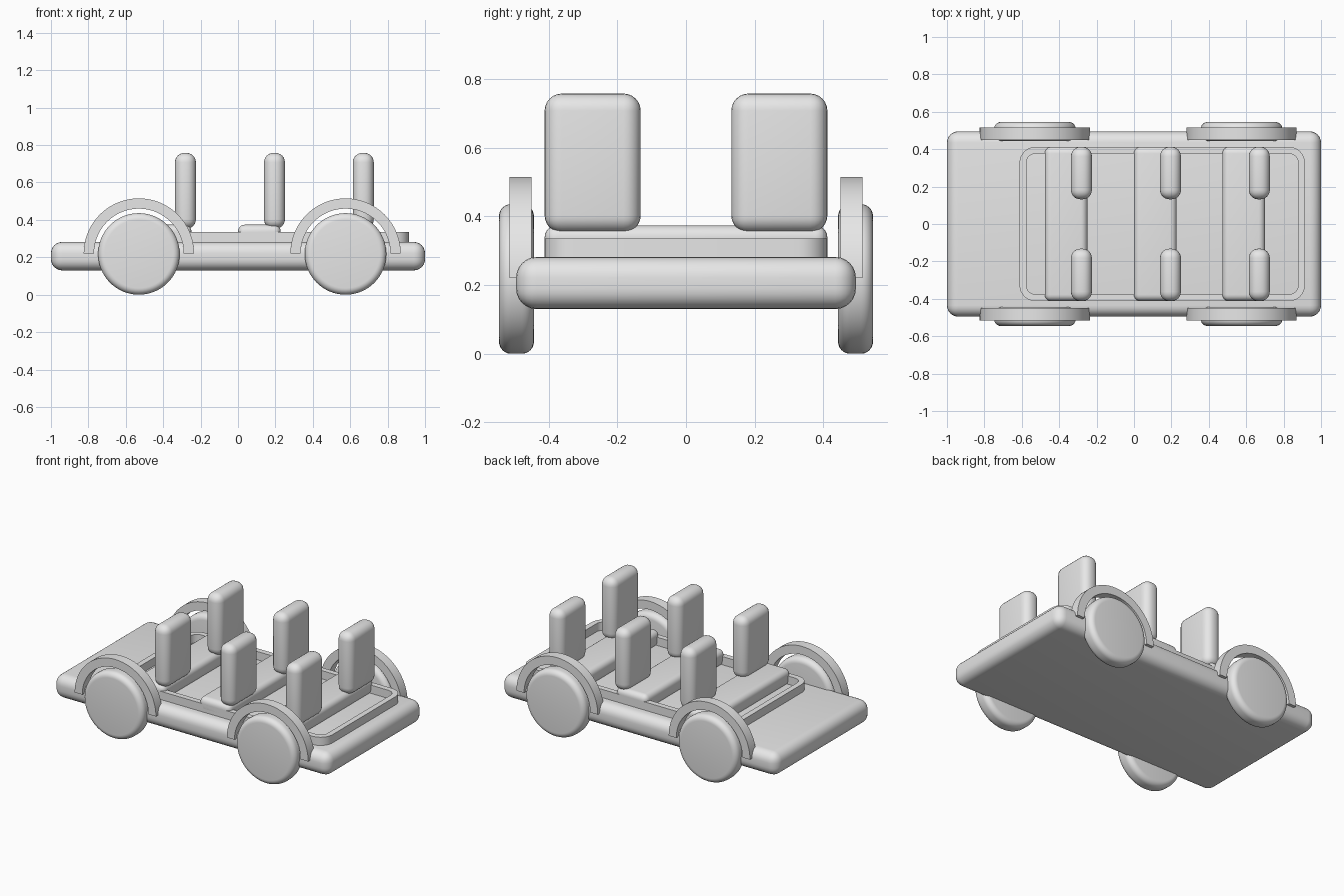
import bpy
import bmesh
from math import radians, pi, cos, sin
from mathutils import Matrix, Vector

cube = bpy.data.objects.get("Cube")
if cube:
    bpy.data.objects.remove(cube, do_unlink=True)

grey = bpy.data.materials.new("light_grey")
grey.use_nodes = True
GREY = (0.8, 0.8, 0.8, 1)
grey.diffuse_color = GREY
for node in grey.node_tree.nodes:
    if node.type == 'BSDF_PRINCIPLED':
        node.inputs["Base Color"].default_value = GREY


def finish(name, bm):
    """Turn a bmesh into a smooth-shaded object with sharp creases."""
    bmesh.ops.recalc_face_normals(bm, faces=bm.faces)
    mesh = bpy.data.meshes.new(name)
    bm.to_mesh(mesh)
    bm.free()
    mesh.materials.append(grey)
    mesh.shade_smooth()
    mesh.set_sharp_from_angle(angle=radians(35))
    obj = bpy.data.objects.new(name, mesh)
    bpy.context.collection.objects.link(obj)
    return obj


def rounded_box(name, low, high, radius):
    low, high = Vector(low), Vector(high)
    bm = bmesh.new()
    bmesh.ops.create_cube(bm, size=1)
    bmesh.ops.scale(bm, vec=high - low, verts=bm.verts)
    bmesh.ops.translate(bm, vec=(low + high) / 2, verts=bm.verts)
    bmesh.ops.bevel(bm, geom=bm.edges[:], offset=radius, segments=6,
                    profile=0.5, affect='EDGES')
    return finish(name, bm)


def wheel(name, x, y):
    bm = bmesh.new()
    bmesh.ops.create_cone(bm, cap_ends=True, segments=64, radius1=0.218,
                          radius2=0.218, depth=0.102)
    rims = [e for e in bm.edges if any(len(f.verts) > 4 for f in e.link_faces)]
    bmesh.ops.bevel(bm, geom=rims, offset=0.035, segments=6,
                    profile=0.5, affect='EDGES')
    place = Matrix.Translation((x, y, 0.218)) @ Matrix.Rotation(pi / 2, 4, 'X')
    bmesh.ops.transform(bm, matrix=place, verts=bm.verts)
    return finish(name, bm)


def sweep(name, rings, closed):
    """Join matching four-point sections along a path."""
    bm = bmesh.new()
    rings = [[bm.verts.new(p) for p in ring] for ring in rings]
    pairs = list(zip(rings, rings[1:]))
    if closed:
        pairs.append((rings[-1], rings[0]))
    else:
        bm.faces.new(rings[0])
        bm.faces.new(rings[-1])
    for a, b in pairs:
        for i in range(4):
            j = (i + 1) % 4
            bm.faces.new((a[i], a[j], b[j], b[i]))
    return finish(name, bm)


def arch(name, x, side):
    rings = []
    for step in range(49):
        a = pi * step / 48
        rings.append([(x + r * cos(a), side * y, 0.22 + r * sin(a))
                      for r, y in ((0.24, 0.45), (0.295, 0.45),
                                   (0.295, 0.515), (0.24, 0.515))])
    return sweep(name, rings, False)


# Chassis slab
rounded_box("chassis", (-1, -0.495, 0.13), (1, 0.495, 0.282), 0.06)

# Raised rounded lip around the cabin floor
X0, X1, Y, R, WALL = -0.612, 0.914, 0.412, 0.085, 0.036
corners = ((X1 - R, Y - R), (X0 + R, Y - R), (X0 + R, R - Y), (X1 - R, R - Y))
lip = []
for quarter, (cx, cy) in enumerate(corners):
    for step in range(9):
        a = pi / 2 * (quarter + step / 8)
        lip.append([(cx + r * cos(a), cy + r * sin(a), z)
                    for r, z in ((R - WALL, 0.26), (R, 0.26),
                                 (R, 0.336), (R - WALL, 0.336))])
sweep("cabin_lip", lip, True)

# Three bench rows, each with two backrests
for row, x in (("front", -0.477), ("middle", 0), ("rear", 0.473)):
    rounded_box(row + "_bench", (x, -0.412, 0.27), (x + 0.228, 0.412, 0.374), 0.035)
    bx = {"front": -0.337, "middle": 0.139, "rear": 0.614}[row]
    for side, y in (("right", -0.412), ("left", 0.132)):
        rounded_box(f"{row}_{side}_backrest", (bx, y, 0.353),
                    (bx + 0.112, y + 0.28, 0.758), 0.05)

# Wheels and half-ring fenders
for end, x in (("front", -0.53), ("rear", 0.575)):
    for side, s in (("right", -1), ("left", 1)):
        wheel(f"{end}_{side}_wheel", x, s * 0.494)
        arch(f"{end}_{side}_fender", x, s)
